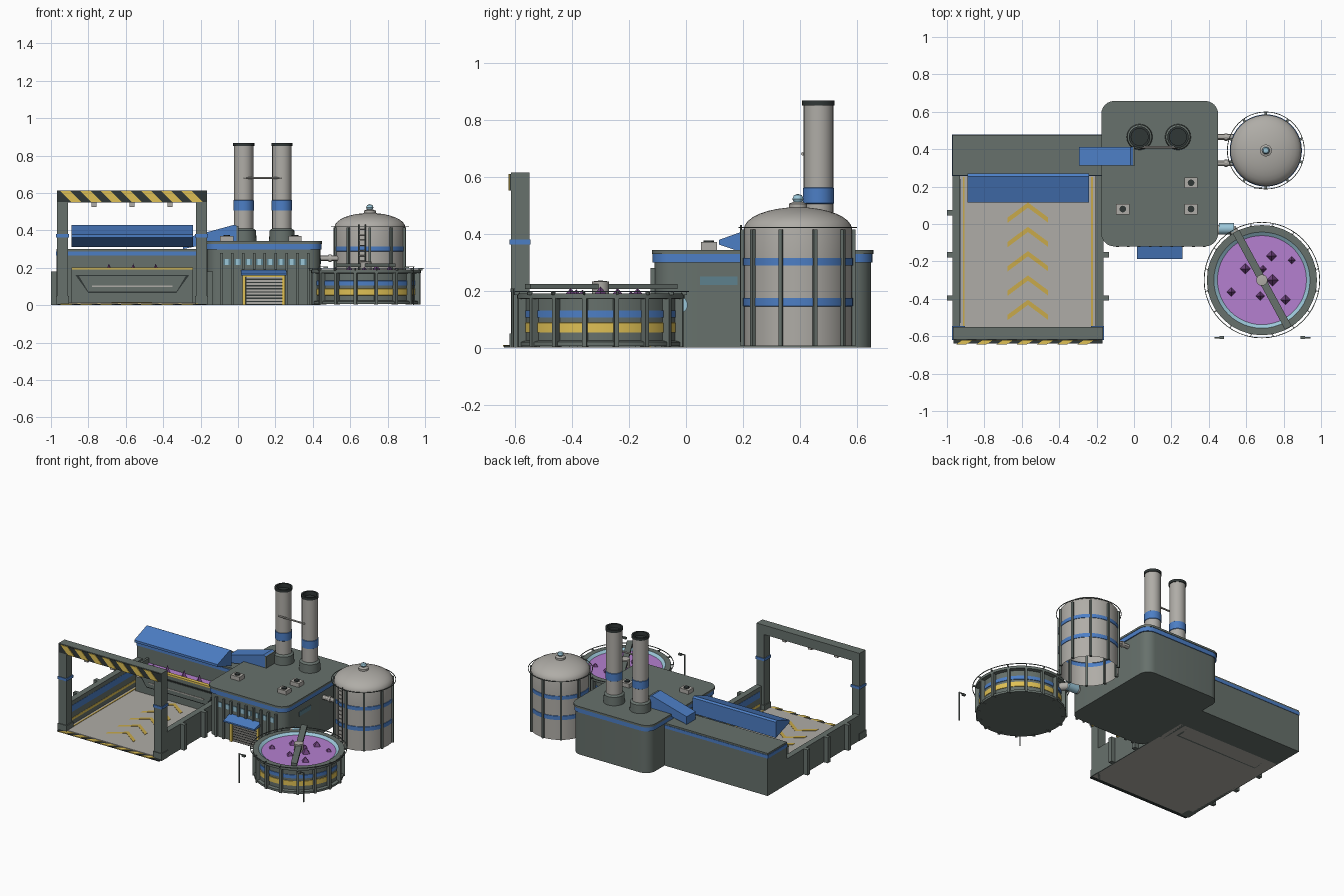
import bpy, bmesh, math
from mathutils import Vector

def material(name, r, g, b):
    m = bpy.data.materials.new(name)
    m.diffuse_color = (r, g, b, 1)
    return m

STEEL = material("dark_green_grey", 0.135, 0.165, 0.15)
LIGHT = material("light_grey", 0.43, 0.415, 0.385)
BLUE = material("blue", 0.073, 0.21, 0.56)
YELLOW = material("yellow", 0.74, 0.53, 0.09)
GOLD = material("worn_gold", 0.58, 0.40, 0.07)
PURPLE = material("purple", 0.46, 0.215, 0.63)
CRYSTAL = material("dark_purple", 0.16, 0.055, 0.21)
GLASS = material("pale_blue", 0.33, 0.57, 0.69)
TEAL = material("dull_window_blue", 0.11, 0.22, 0.27)
BLACK = material("charcoal", 0.03, 0.038, 0.037)

def finish(name, bm, mats):
    bmesh.ops.recalc_face_normals(bm, faces=bm.faces)
    me = bpy.data.meshes.new(name)
    bm.to_mesh(me)
    bm.free()
    for m in mats:
        me.materials.append(m)
    ob = bpy.data.objects.new(name, me)
    bpy.context.collection.objects.link(ob)
    return ob

def prism(name, pts, vec, mat):
    """Extrude a planar polygon along a vector."""
    bm = bmesh.new()
    f = bm.faces.new([bm.verts.new(p) for p in pts])
    new = bmesh.ops.extrude_face_region(bm, geom=[f], use_keep_orig=True)
    bmesh.ops.translate(bm, vec=vec, verts=[v for v in new["geom"] if isinstance(v, bmesh.types.BMVert)])
    return finish(name, bm, [mat])

def box(name, x0, x1, y0, y1, z0, z1, mat):
    return prism(name, [(x0, y0, z0), (x1, y0, z0), (x1, y1, z0), (x0, y1, z0)], (0, 0, z1 - z0), mat)

def rounded(name, x0, x1, y0, y1, z0, z1, r, mat):
    pts = []
    for i, (cx, cy) in enumerate([(x1 - r, y1 - r), (x0 + r, y1 - r), (x0 + r, y0 + r), (x1 - r, y0 + r)]):
        for k in range(7):
            a = math.pi / 2 * (i + k / 6)
            pts.append((cx + r * math.cos(a), cy + r * math.sin(a), z0))
    return prism(name, pts, (0, 0, z1 - z0), mat)

def lathe(name, cx, cy, prof, seg=32):
    """Profile rows are radius, height, material of the strip up to the next row."""
    bm = bmesh.new()
    mats = list(dict.fromkeys(p[2] for p in prof))
    rings = []
    for r, z, _ in prof:
        n = seg if r > 0 else 1
        rings.append([bm.verts.new((cx + r * math.cos(2 * math.pi * i / seg),
                                    cy + r * math.sin(2 * math.pi * i / seg), z)) for i in range(n)])
    for a, b, p in zip(rings, rings[1:], prof):
        for i in range(seg):
            vs = [a[i % len(a)], a[(i + 1) % len(a)], b[(i + 1) % len(b)], b[i % len(b)]]
            bm.faces.new(list(dict.fromkeys(vs))).material_index = mats.index(p[2])
    return finish(name, bm, mats)

def bar(name, p, q, r, mat, sides=8):
    p, q = Vector(p), Vector(q)
    d = q - p
    bm = bmesh.new()
    bmesh.ops.create_cone(bm, cap_ends=True, segments=sides, radius1=r, radius2=r, depth=d.length)
    bm.transform(d.to_track_quat('Z', 'Y').to_matrix().to_4x4())
    bmesh.ops.translate(bm, vec=(p + q) / 2, verts=bm.verts)
    return finish(name, bm, [mat])

def hoop(name, cx, cy, r, z, t, mat):
    prof = [(r + t, z - t, mat), (r + t, z + t, mat), (r - t, z + t, mat), (r - t, z - t, mat), (r + t, z - t, mat)]
    return lathe(name, cx, cy, prof, 48)

def ribs(name, cx, cy, n, r0, r1, w, z0, z1, mat):
    for i in range(n):
        a = 2 * math.pi * (i + 0.5) / n
        u, v = Vector((math.cos(a), math.sin(a), 0)), Vector((-math.sin(a), math.cos(a), 0)) * w
        c = Vector((cx, cy, z0))
        prism(name, [c + u * r0 - v, c + u * r1 - v, c + u * r1 + v, c + u * r0 + v], (0, 0, z1 - z0), mat)

# Main hall
rounded("hall_body", -0.165, 0.44, -0.11, 0.65, 0, 0.30, 0.07, STEEL)
rounded("hall_trim", -0.172, 0.447, -0.117, 0.655, 0.298, 0.328, 0.07, BLUE)
rounded("hall_roof", -0.175, 0.45, -0.12, 0.658, 0.328, 0.342, 0.07, STEEL)
box("side_window", 0.43, 0.444, 0.05, 0.18, 0.22, 0.25, TEAL)
for i in range(9):
    x = -0.095 + i * 0.058
    box("hall_rib", x, x + 0.014, -0.124, -0.10, 0.19 if 0.01 < x < 0.25 else 0, 0.28, STEEL)
    if i < 8:
        box("front_window", x + 0.018, x + 0.054, -0.115, -0.10, 0.215, 0.248, TEAL)
        box("window_glint", x + 0.026, x + 0.044, -0.117, -0.10, 0.215, 0.248, GLASS)

# Shutter door and canopy
box("door", 0.04, 0.24, -0.114, -0.10, 0, 0.165, BLACK)
for i in range(9):
    box("door_slat", 0.045, 0.235, -0.122, -0.11, 0.006 + i * 0.017, 0.016 + i * 0.017, LIGHT)
for x in (0.025, 0.235):
    box("door_frame", x, x + 0.016, -0.128, -0.10, 0, 0.165, YELLOW)
box("door_lintel", 0.025, 0.251, -0.128, -0.10, 0.15, 0.165, YELLOW)
prism("door_canopy", [(0.015, -0.11, 0.163), (0.015, -0.187, 0.158), (0.015, -0.187, 0.168),
                      (0.015, -0.11, 0.188)], (0.243, 0, 0), BLUE)

# Chimneys
for x in (0.03, 0.235):
    lathe("chimney", x, 0.465, [(0, 0.33, STEEL), (0.07, 0.33, STEEL), (0.066, 0.40, STEEL), (0.052, 0.41, LIGHT),
          (0.052, 0.505, BLUE), (0.055, 0.507, BLUE), (0.055, 0.56, BLUE), (0.052, 0.562, LIGHT), (0.052, 0.85, BLACK),
          (0.057, 0.85, BLACK), (0.057, 0.868, BLACK), (0.045, 0.868, BLACK), (0.045, 0.84, BLACK), (0, 0.84, BLACK)], 24)
bar("chimney_brace", (0.03, 0.41, 0.68), (0.235, 0.41, 0.68), 0.006, LIGHT)

# Roof vents
for x, y in ((0.305, 0.22), (-0.06, 0.08), (0.305, 0.08)):
    box("vent", x - 0.035, x + 0.035, y - 0.028, y + 0.028, 0.34, 0.37, LIGHT)
    bar("vent_fan", (x, y, 0.365), (x, y, 0.376), 0.018, BLACK, 12)

# Inclined conveyor
prism("conveyor", [(-0.295, 0.313, 0.30), (-0.295, 0.313, 0.355), (-0.02, 0.313, 0.43), (0.0, 0.313, 0.42),
                   (0.0, 0.313, 0.34), (-0.1, 0.313, 0.34)], (0, 0.10, 0), BLUE)
box("conveyor_end", -0.008, 0.003, 0.311, 0.415, 0.34, 0.423, STEEL)

# Storage tank, open underneath
TX, TY = 0.705, 0.393
prof = [(0.19, 0.005, LIGHT), (0.19, 0.145, BLUE), (0.193, 0.146, BLUE),
        (0.193, 0.174, BLUE), (0.19, 0.175, LIGHT), (0.19, 0.288, BLUE), (0.193, 0.289, BLUE),
        (0.193, 0.314, BLUE), (0.19, 0.315, LIGHT), (0.19, 0.415, LIGHT)]
prof += [(0.19 * math.cos(a * math.pi / 16), 0.415 + 0.078 * math.sin(a * math.pi / 16), LIGHT) for a in range(1, 8)]
lathe("tank", TX, TY, prof + [(0, 0.493, LIGHT)], 40)
lathe("tank_cap", TX, TY, [(0.032, 0.48, LIGHT), (0.032, 0.505, LIGHT), (0.015, 0.512, GLASS), (0.02, 0.522, GLASS),
                           (0.014, 0.535, GLASS), (0, 0.54, GLASS)], 16)
ribs("tank_rib", TX, TY, 10, 0.18, 0.202, 0.007, 0.005, 0.415, STEEL)
hoop("tank_rail", TX, TY, 0.206, 0.422, 0.002, STEEL)
for x in (0.645, 0.68):
    bar("ladder_rail", (x, 0.193, 0.02), (x, 0.193, 0.43), 0.004, STEEL, 6)
for i in range(14):
    bar("ladder_rung", (0.645, 0.193, 0.04 + i * 0.028), (0.68, 0.193, 0.04 + i * 0.028), 0.003, LIGHT, 6)
for y in (0.325, 0.465):
    bar("tank_pipe", (0.43, y, 0.25), (0.55, y, 0.25), 0.015, LIGHT, 12)
    bar("pipe_flange", (0.485, y, 0.25), (0.5, y, 0.25), 0.02, LIGHT, 12)

# Round basin with liquid
BX, BY = 0.684, -0.30
lathe("basin", BX, BY, [(0, 0.005, STEEL), (0.286, 0.005, STEEL), (0.286, 0.02, STEEL), (0.268, 0.025, STEEL),
      (0.268, 0.053, YELLOW), (0.271, 0.054, YELLOW),
      (0.271, 0.087, YELLOW), (0.268, 0.088, STEEL), (0.268, 0.105, BLUE), (0.271, 0.106, BLUE), (0.271, 0.13, BLUE),
      (0.268, 0.131, STEEL), (0.268, 0.17, STEEL), (0.294, 0.172, STEEL), (0.294, 0.19, STEEL), (0.257, 0.19, GLASS),
      (0.238, 0.176, PURPLE), (0, 0.176, PURPLE)], 48)
ribs("basin_rib", BX, BY, 16, 0.26, 0.295, 0.008, 0.003, 0.175, STEEL)
hoop("basin_rail", BX, BY, 0.309, 0.197, 0.002, STEEL)
ribs("rail_post", BX, BY, 16, 0.288, 0.309, 0.002, 0.185, 0.196, STEEL)
side = Vector((0.27, 0.15, 0)).normalized() * 0.02
a, b = Vector((0.545, -0.04, 0.205)), Vector((0.825, -0.555, 0.205))
prism("basin_bridge", [a - side, b - side, b + side, a + side], (0, 0, 0.018), STEEL)
lathe("bridge_hub", BX, BY, [(0, 0.17, LIGHT), (0.03, 0.17, LIGHT), (0.03, 0.232, LIGHT), (0, 0.236, LIGHT)], 16)
for x, y, r in ((0.735, -0.17, 0.028), (0.595, -0.24, 0.028), (0.52, -0.363, 0.024), (0.675, -0.385, 0.025),
                (0.74, -0.30, 0.032), (0.81, -0.405, 0.028), (0.843, -0.193, 0.02), (0.69, -0.24, 0.02)):
    lathe("crystal", x, y, [(0, 0.17, CRYSTAL), (r, 0.176, CRYSTAL), (0, 0.17 + 1.4 * r, CRYSTAL)], 4)

# Feed pipe from hall to basin
bar("feed_pipe", (0.42, -0.03, 0.15), (0.47, -0.03, 0.15), 0.026, LIGHT, 14)
bar("feed_valve", (0.455, -0.025, 0.15), (0.535, -0.025, 0.15), 0.031, GLASS, 14)
bar("feed_outlet", (0.52, -0.025, 0.15), (0.57, -0.09, 0.15), 0.026, LIGHT, 14)

# Lamp posts
for x, s in ((0.43, 1), (0.943, -1)):
    bar("lamp_post", (x + s * 0.005, -0.608, 0), (x + s * 0.005, -0.608, 0.205), 0.004, STEEL, 6)
    box("lamp_arm", min(x, x + s * 0.05), max(x, x + s * 0.05), -0.611, -0.605, 0.203, 0.208, STEEL)
    box("lamp_head", x + s * 0.04 - 0.012, x + s * 0.04 + 0.012, -0.616, -0.60, 0.195, 0.207, STEEL)

# Loading yard floor, walls and piers
box("yard_base", -0.965, -0.17, -0.61, 0.26, 0, 0.008, LIGHT)
box("yard_floor", -0.93, -0.204, -0.61, 0.26, 0.006, 0.014, LIGHT)
CX = -0.567
for s in (-1, 1):
    def span(name, d0, d1, y0, y1, z0, z1, mat):
        x0, x1 = sorted((CX + s * d0, CX + s * d1))
        box(name, x0, x1, y0, y1, z0, z1, mat)
    span("yard_wall", 0.362, 0.403, -0.56, 0.27, 0, 0.18, STEEL)
    span("wall_stripe", 0.3605, 0.365, -0.53, 0.24, 0.105, 0.15, BLUE)
    span("wall_line", 0.3605, 0.365, -0.53, 0.24, 0.045, 0.062, YELLOW)
    span("floor_line", 0.338, 0.348, -0.55, 0.25, 0.01, 0.017, GOLD)
    for y in (0.06, -0.165, -0.395):
        span("wall_pier", 0.39, 0.434, y - 0.014, y + 0.014, 0, 0.18, STEEL)
    # Gate posts
    span("gate_post", 0.342, 0.402, -0.615, -0.55, 0, 0.612, STEEL)
    span("post_foot", 0.336, 0.406, -0.62, -0.545, 0, 0.05, STEEL)
    span("post_band", 0.337, 0.407, -0.62, -0.545, 0.362, 0.38, BLUE)

# Floor chevrons
for i in range(5):
    y = 0.115 - i * 0.13
    for s in (-1, 1):
        prism("chevron", [(CX, y, 0.012), (CX + s * 0.108, y - 0.08, 0.012), (CX + s * 0.108, y - 0.108, 0.012),
                          (CX, y - 0.028, 0.012)], (0, 0, 0.004), GOLD)

# Gate beam and hazard stripes
box("gate_beam", -0.969, -0.165, -0.615, -0.55, 0.548, 0.614, STEEL)
box("hazard_plate", -0.965, -0.169, -0.619, -0.61, 0.552, 0.61, BLACK)
box("threshold", -0.965, -0.169, -0.638, -0.61, 0, 0.007, BLACK)
for i in range(7):
    x = -0.95 + i * 0.108
    prism("beam_stripe", [(x, -0.623, 0.61), (x + 0.054, -0.623, 0.61), (x + 0.112, -0.623, 0.552),
                          (x + 0.058, -0.623, 0.552)], (0, 0.006, 0), YELLOW)
    prism("floor_stripe", [(x, -0.643, 0.004), (x + 0.054, -0.643, 0.004), (x + 0.104, -0.61, 0.004),
                           (x + 0.05, -0.61, 0.004)], (0, 0, 0.006), YELLOW)
for x in (-0.77, CX, -0.364):
    box("gate_lamp", x - 0.014, x + 0.014, -0.595, -0.57, 0.525, 0.55, LIGHT)

# Rear block
box("rear_block", -0.97, -0.16, 0.26, 0.475, 0, 0.30, STEEL)
box("rear_trim", -0.973, -0.165, 0.256, 0.478, 0.265, 0.288, BLUE)

# Ore trough with tapered front
box("trough_front", -0.89, -0.24, 0.13, 0.15, 0, 0.20, STEEL)
for x in (-0.89, -0.255):
    box("trough_side", x, x + 0.015, 0.13, 0.27, 0, 0.20, STEEL)
box("trough_lip", -0.89, -0.24, 0.125, 0.152, 0.19, 0.202, YELLOW)
box("trough_ore", -0.88, -0.25, 0.14, 0.27, 0.12, 0.165, PURPLE)
prism("trough_chute", [(-0.87, 0.13, 0.162), (-0.26, 0.13, 0.162), (-0.33, 0.13, 0.065), (-0.80, 0.13, 0.065)],
      (0, -0.008, 0), BLACK)
prism("chute_panel", [(-0.85, 0.12, 0.155), (-0.28, 0.12, 0.155), (-0.33, 0.12, 0.072), (-0.80, 0.12, 0.072)],
      (0, 0.004, 0), STEEL)
box("chute_line", -0.78, -0.35, 0.117, 0.124, 0.097, 0.105, LIGHT)
for i, x in enumerate((-0.69, -0.56, -0.44, -0.80, -0.33)):
    lathe("ore_crystal", x, 0.20, [(0, 0.155, CRYSTAL), (0.025, 0.165, CRYSTAL), (0, 0.222 if i < 3 else 0.2, CRYSTAL)], 4)

# Raised trough hood
prism("trough_hood", [(-0.89, 0.115, 0.362), (-0.89, 0.115, 0.378), (-0.89, 0.255, 0.428), (-0.89, 0.27, 0.42),
                      (-0.89, 0.27, 0.31)], (0.65, 0, 0), BLUE)

bpy.ops.object.select_all(action='SELECT')
bpy.context.view_layer.objects.active = bpy.context.scene.objects[0]
bpy.ops.object.shade_smooth_by_angle(angle=math.radians(30))
